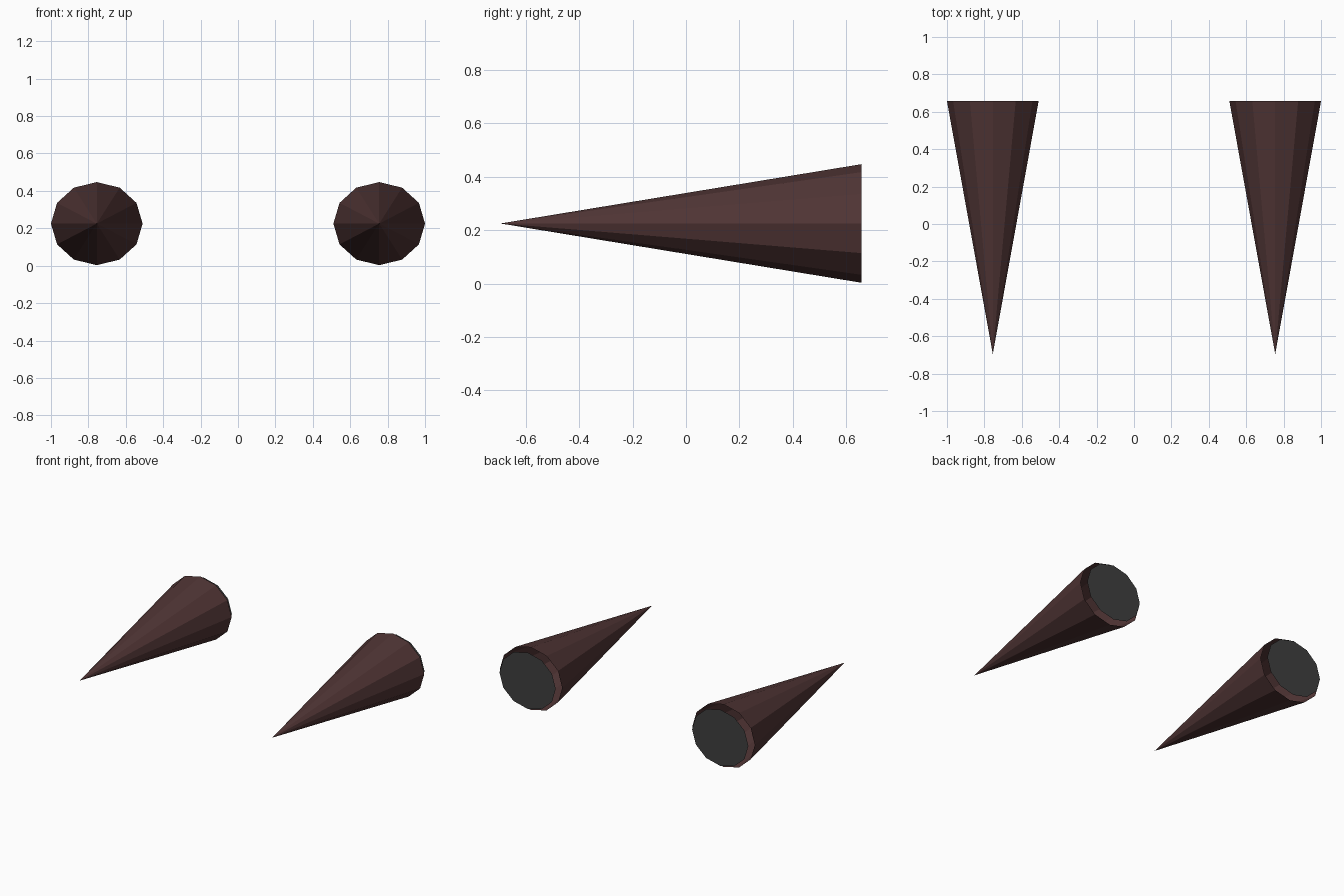
import bpy, bmesh, math

if "Cube" in bpy.data.objects:
    bpy.data.objects.remove(bpy.data.objects["Cube"])

SIDES = 12
CX, CZ = 0.755, 0.225      # axis position of each cone
RX, RZ = 0.245, 0.222      # slightly flattened cross-section
TIP_Y, RIM_Y, DISC_Y = -0.695, 0.657, 0.695


def material(name, color):
    m = bpy.data.materials.new(name)
    m.diffuse_color = (*color, 1)
    m.use_nodes = True
    m.node_tree.nodes["Principled BSDF"].inputs["Base Color"].default_value = m.diffuse_color
    return m


def ring(bm, cx, y, scale):
    return [bm.verts.new((cx + RX * scale * math.sin(2 * math.pi * i / SIDES), y,
                          CZ + RZ * scale * math.cos(2 * math.pi * i / SIDES)))
            for i in range(SIDES)]


def finish(bm, name, mat):
    mesh = bpy.data.meshes.new(name)
    bm.to_mesh(mesh)
    bm.free()
    mesh.materials.append(mat)
    bpy.context.collection.objects.link(bpy.data.objects.new(name, mesh))


brown = material("dark_brown", (0.08, 0.035, 0.035))
grey = material("dark_grey", (0.05, 0.05, 0.05))

for side, cx in (("left", -CX), ("right", CX)):
    # Open cone pointing to the front
    bm = bmesh.new()
    rim = ring(bm, cx, RIM_Y, 1)
    tip = bm.verts.new((cx, TIP_Y, CZ))
    for i in range(SIDES):
        bm.faces.new((tip, rim[i], rim[(i + 1) % SIDES]))
    finish(bm, side + "_cone", brown)

    # Thin disc floating just behind the open rim
    bm = bmesh.new()
    bm.faces.new(ring(bm, cx, DISC_Y, 0.9))
    finish(bm, side + "_end_disc", grey)
